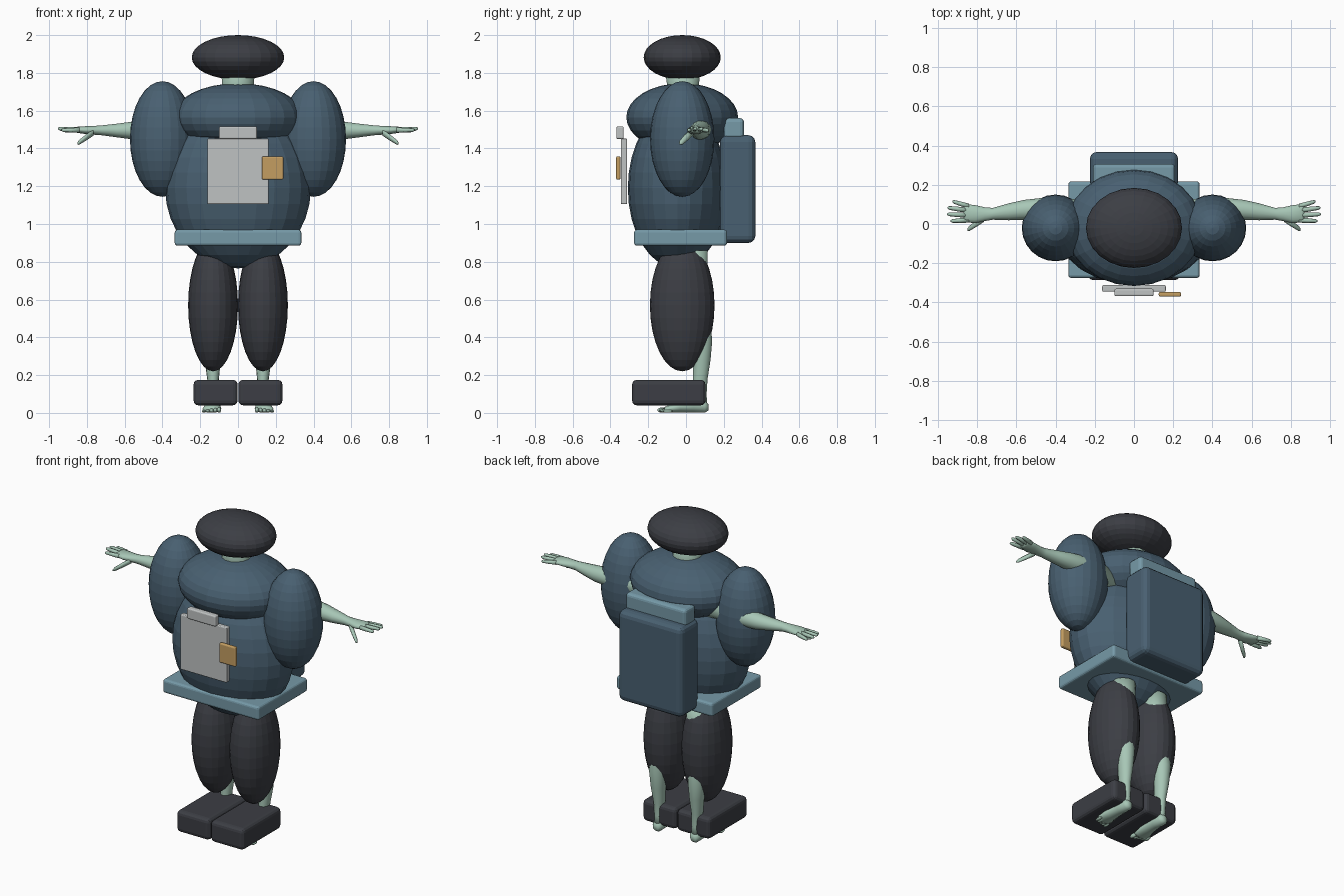
import bpy, bmesh, math
from mathutils import Vector


def material(name, color):
    m = bpy.data.materials.new(name)
    m.diffuse_color = (*color, 1)
    return m


CHARCOAL = material("charcoal", (0.045, 0.048, 0.058))
BLUE = material("slate blue", (0.066, 0.117, 0.165))
TRIM = material("light blue trim", (0.18, 0.32, 0.39))
GREY = material("pale grey", (0.52, 0.54, 0.54))
TAN = material("tan", (0.55, 0.34, 0.12))
SKIN = material("pale green skin", (0.39, 0.57, 0.47))


def finish(name, bm, mat, smooth=False):
    bmesh.ops.recalc_face_normals(bm, faces=bm.faces)
    me = bpy.data.meshes.new(name)
    bm.to_mesh(me)
    bm.free()
    me.materials.append(mat)
    ob = bpy.data.objects.new(name, me)
    bpy.context.collection.objects.link(ob)
    if smooth:
        for p in me.polygons:
            p.use_smooth = True
    return ob


def ellipsoid(name, c, r, mat, smooth=False):
    bm = bmesh.new()
    bmesh.ops.create_uvsphere(bm, u_segments=24, v_segments=16, radius=1)
    for v in bm.verts:
        v.co = Vector(c) + Vector([a * b for a, b in zip(v.co, r)])
    return finish(name, bm, mat, smooth)


def box(name, lo, hi, mat, bevel):
    bm = bmesh.new()
    bmesh.ops.create_cube(bm, size=1)
    for v in bm.verts:
        v.co = Vector([(a + b) / 2 + (b - a) * t for a, b, t in zip(lo, hi, v.co)])
    bmesh.ops.bevel(bm, geom=bm.edges[:], offset=bevel, segments=3,
                    profile=0.5, affect='EDGES')
    return finish(name, bm, mat)


def loft(name, axis, rings, mat, n=14):
    """Rings are (centre, radius a, radius b) in the plane across the axis."""
    u, w = [a for a in range(3) if a != axis]
    bm = bmesh.new()
    loops = []
    for c, a, b in rings:
        loop = []
        for i in range(n):
            t = math.tau * i / n
            p = Vector(c)
            p[u] += a * math.cos(t)
            p[w] += b * math.sin(t)
            loop.append(bm.verts.new(p))
        loops.append(loop)
    for p, q in zip(loops, loops[1:]):
        for i in range(n):
            bm.faces.new((p[i], p[(i + 1) % n], q[(i + 1) % n], q[i]))
    bm.faces.new(loops[0])
    bm.faces.new(loops[-1])
    return finish(name, bm, mat, True)


# Suit body and helmet
ellipsoid("helmet", (0, -0.02, 1.882), (0.245, 0.204, 0.118), CHARCOAL)
ellipsoid("chest", (0, -0.02, 1.565), (0.347, 0.296, 0.18), BLUE)
ellipsoid("belly", (0, -0.045, 1.19), (0.386, 0.263, 0.425), BLUE)
box("belt", (-0.335, -0.275, 0.885), (0.335, 0.217, 0.97), TRIM, 0.015)

# Backpack
box("backpack", (-0.225, 0.18, 0.90), (0.225, 0.367, 1.47), BLUE, 0.036)
box("backpack_flap", (-0.21, 0.2, 1.45), (0.21, 0.307, 1.56), TRIM, 0.02)

# Chest panel and badge
box("chest_panel", (-0.162, -0.345, 1.105), (0.162, -0.312, 1.452), GREY, 0.006)
box("panel_clip", (-0.1, -0.368, 1.45), (0.1, -0.33, 1.517), GREY, 0.008)
box("badge", (0.126, -0.37, 1.235), (0.24, -0.347, 1.358), TAN, 0.008)

# Head and neck mostly hidden under the helmet
ellipsoid("head", (0, -0.02, 1.85), (0.09, 0.11, 0.105), SKIN, True)
loft("neck", 2, [((0, 0, 1.6), 0.1, 0.08), ((0, -0.015, 1.72), 0.085, 0.085),
                 ((0, -0.02, 1.86), 0.088, 0.1)], SKIN)

for side, s in (("left", 1), ("right", -1)):
    # Sleeves, trousers and boots
    ellipsoid(side + "_sleeve", (s * 0.4, -0.02, 1.45), (0.172, 0.17, 0.306), BLUE)
    ellipsoid(side + "_trouser", (s * 0.132, -0.02, 0.57), (0.132, 0.171, 0.35), CHARCOAL)
    x0, x1 = sorted((s * 0.002, s * 0.235))
    box(side + "_boot", (x0, -0.285, 0.04), (x1, 0.103, 0.175), CHARCOAL, 0.025)

    # Bare arm, running into a flattened palm
    loft(side + "_arm", 0, [((s * x, y, z), a, b) for x, y, z, a, b in (
        (0.20, 0.06, 1.50, 0.06, 0.07), (0.45, 0.08, 1.50, 0.055, 0.055),
        (0.56, 0.072, 1.495, 0.051, 0.048), (0.64, 0.062, 1.495, 0.043, 0.037),
        (0.72, 0.052, 1.496, 0.03, 0.027), (0.76, 0.05, 1.496, 0.035, 0.024),
        (0.81, 0.05, 1.497, 0.046, 0.021), (0.855, 0.055, 1.499, 0.046, 0.016),
        (0.868, 0.056, 1.499, 0.038, 0.01))], SKIN)

    # Fingers and thumb
    fingers = (((0.84, 0.09, 1.498), (0.925, 0.115, 1.495)),
               ((0.85, 0.07, 1.50), (0.95, 0.083, 1.503)),
               ((0.85, 0.045, 1.50), (0.953, 0.05, 1.505)),
               ((0.84, 0.02, 1.497), (0.935, 0.015, 1.497)),
               ((0.765, 0.028, 1.485), (0.85, -0.03, 1.426)))
    for i, (p, q) in enumerate(fingers):
        p, q = Vector(p), Vector(q)
        w = 0.016 if i == 4 else 0.012
        rings = []
        for t, k in ((0, 1.1), (0.5, 1), (0.9, 0.8), (1, 0.35)):
            c = p.lerp(q, t)
            c.x *= s
            rings.append((c, w * k, w * k))
        loft(side + ("_thumb" if i == 4 else "_finger_%d" % (i + 1)), 0, rings, SKIN, 8)

    # Bare leg showing behind the trouser
    loft(side + "_leg", 2, [((s * x, y, z), a, b) for x, y, z, a, b in (
        (0.13, 0.075, 0.03, 0.03, 0.038), (0.13, 0.072, 0.10, 0.028, 0.038),
        (0.132, 0.075, 0.18, 0.031, 0.04), (0.134, 0.084, 0.28, 0.043, 0.047),
        (0.135, 0.085, 0.38, 0.052, 0.055), (0.132, 0.075, 0.46, 0.05, 0.058),
        (0.128, 0.055, 0.56, 0.055, 0.06), (0.12, 0.045, 0.72, 0.07, 0.07),
        (0.115, 0.04, 0.86, 0.075, 0.075))], SKIN)

    # Foot with a row of toes
    loft(side + "_foot", 1, [((s * x, y, z), a, b) for x, y, z, a, b in (
        (0.13, 0.118, 0.03, 0.018, 0.018), (0.13, 0.1, 0.034, 0.032, 0.034),
        (0.13, 0.04, 0.04, 0.034, 0.038), (0.134, -0.03, 0.032, 0.042, 0.03),
        (0.138, -0.09, 0.021, 0.05, 0.02), (0.138, -0.115, 0.017, 0.046, 0.014))], SKIN)
    for i in range(5):
        r = 0.014 - 0.0015 * i
        ellipsoid("%s_toe_%d" % (side, i + 1),
                  (s * (0.1 + 0.02 * i), -0.125 + 0.007 * i, r + 0.001),
                  (0.011, 0.026, r), SKIN, True)
